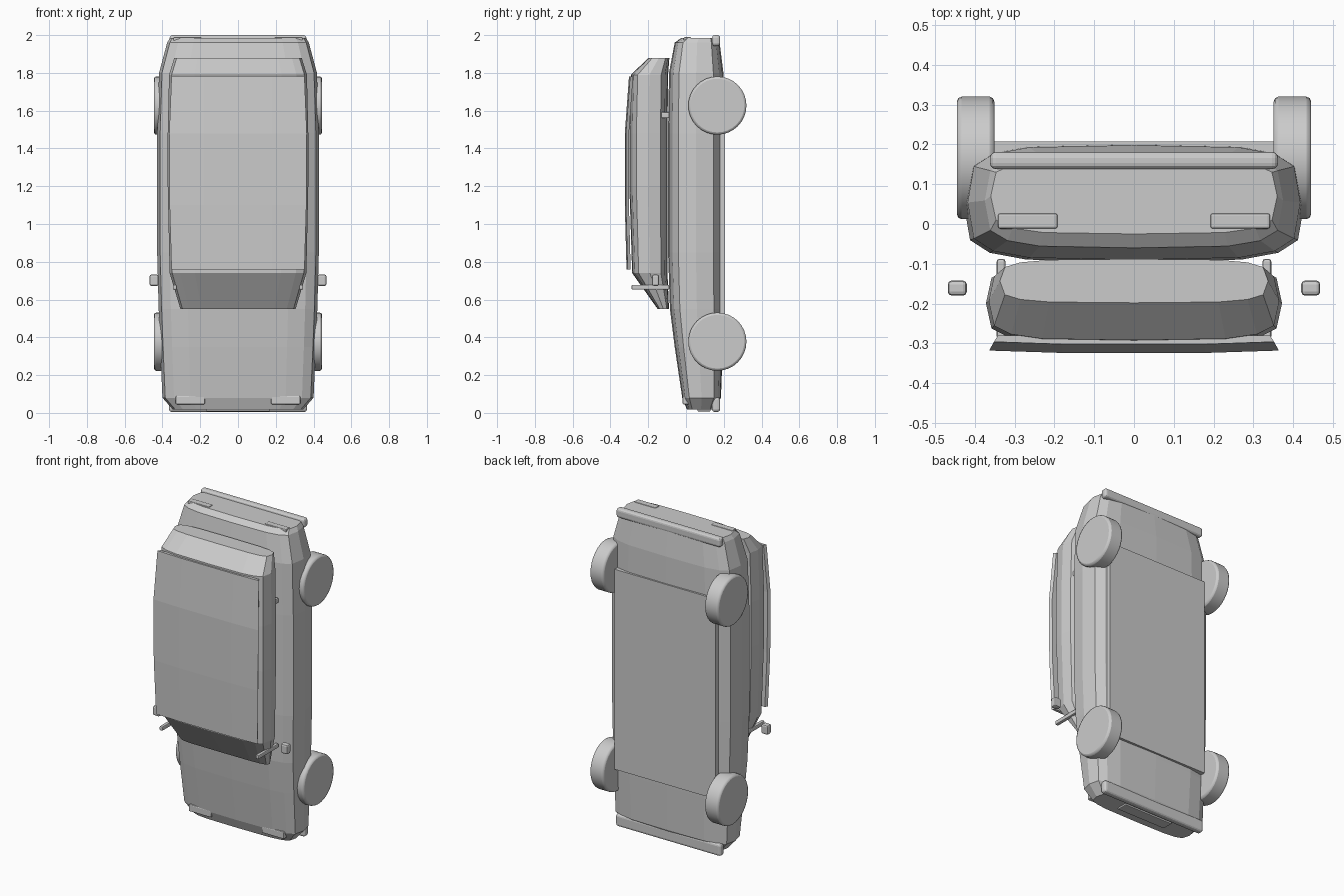
import bpy, bmesh, math

if "Cube" in bpy.data.objects:
    bpy.data.objects.remove(bpy.data.objects["Cube"])

paint = bpy.data.materials.new("plain_grey")
paint.diffuse_color = (0.6, 0.6, 0.6, 1)
paint.use_nodes = True
paint.node_tree.nodes["Principled BSDF"].inputs["Base Color"].default_value = paint.diffuse_color


def finish(name, bm, bevel=0, segments=2):
    bmesh.ops.recalc_face_normals(bm, faces=bm.faces[:])
    me = bpy.data.meshes.new(name)
    bm.to_mesh(me)
    bm.free()
    me.materials.append(paint)
    ob = bpy.data.objects.new(name, me)
    bpy.context.collection.objects.link(ob)
    if bevel:
        mod = ob.modifiers.new("bevel", 'BEVEL')
        mod.width, mod.segments = bevel, segments
        mod.limit_method = 'ANGLE'
    return ob


def box(name, lo, hi, bevel=0, segments=2):
    bm = bmesh.new()
    bmesh.ops.create_cube(bm, size=1)
    for v in bm.verts:
        v.co = [(a + b) / 2 + c * (b - a) for a, b, c in zip(lo, hi, v.co)]
    return finish(name, bm, bevel, segments)


def mirrored_box(name, lo, hi, bevel=0):
    box(name + "_right", lo, hi, bevel)
    box(name + "_left", (-hi[0], lo[1], lo[2]), (-lo[0], hi[1], hi[2]), bevel)


def spow(v, e):
    return math.copysign(abs(v) ** e, v) if abs(v) > 1e-6 else 0


def loft(name, stations, n=16, e=0.48):
    """Skin rounded-box sections given as (z, half width, y min, y max)."""
    bm = bmesh.new()
    rings = []
    for z, hx, y0, y1 in stations:
        ring = []
        for i in range(n):
            a = 2 * math.pi * i / n
            ring.append(bm.verts.new((hx * spow(math.cos(a), e),
                                      (y0 + y1) / 2 + (y1 - y0) / 2 * spow(math.sin(a), e), z)))
        rings.append(ring)
    for r, s in zip(rings, rings[1:]):
        for i in range(n):
            j = (i + 1) % n
            bm.faces.new((r[i], r[j], s[j], s[i]))
    bm.faces.new(rings[0])
    bm.faces.new(rings[-1])
    return finish(name, bm)


# Car standing on its nose: length along z, roof towards -y
loft("body", [(0.018, 0.345, 0.005, 0.155), (0.08, 0.40, -0.02, 0.185),
              (0.35, 0.412, -0.06, 0.195), (0.55, 0.42, -0.085, 0.2),
              (0.85, 0.428, -0.095, 0.2), (1.48, 0.428, -0.095, 0.2),
              (1.8, 0.418, -0.09, 0.198), (1.96, 0.375, -0.06, 0.178),
              (1.985, 0.36, -0.025, 0.165)])
loft("cabin", [(0.55, 0.305, -0.15, -0.09), (0.74, 0.362, -0.285, -0.098),
               (1.2, 0.372, -0.30, -0.098), (1.48, 0.372, -0.30, -0.098),
               (1.79, 0.365, -0.292, -0.095), (1.88, 0.337, -0.198, -0.088)])

# Bowed roof panel, edges leaning outward
bm = bmesh.new()
rows = [(0.76, -0.315, 0.352), (1.1, -0.324, 0.362), (1.48, -0.324, 0.364), (1.78, -0.302, 0.352)]
rings = []
for z, y, hx in rows:
    inner = y + 0.022
    rings.append([bm.verts.new(p) for p in (
        (-hx + 0.01, inner, z), (-hx, y + 0.006, z), (-0.18, y, z),
        (0.18, y, z), (hx, y + 0.006, z), (hx - 0.01, inner, z))])
for r, s in zip(rings, rings[1:]):
    for i in range(6):
        j = (i + 1) % 6
        bm.faces.new((r[i], r[j], s[j], s[i]))
bm.faces.new(rings[0])
bm.faces.new(rings[-1])
finish("roof_panel", bm)

# Floor plate between the axles
box("floor_plate", (-0.35, 0.17, 0.375), (0.35, 0.207, 1.63))

# Wheels
for end, z in (("front", 0.377), ("rear", 1.627)):
    for side, x in (("left", -0.398), ("right", 0.398)):
        bm = bmesh.new()
        bmesh.ops.create_cone(bm, cap_ends=True, segments=32, radius1=0.154, radius2=0.154, depth=0.094)
        for v in bm.verts:
            v.co = (x + v.co.z, 0.166 + v.co.y, z + v.co.x)
        ob = finish(f"{end}_wheel_{side}", bm, 0.012)
        bpy.context.view_layer.objects.active = ob
        ob.select_set(True)
        bpy.ops.object.shade_smooth_by_angle(angle=math.radians(30))
        ob.select_set(False)

# Bumpers and grille
box("front_bumper", (-0.365, 0.138, 0.005), (0.365, 0.181, 0.082), 0.015, 3)
box("rear_bumper", (-0.362, 0.138, 1.942), (0.362, 0.181, 2.0), 0.015, 3)
box("grille", (-0.17, 0.06, 0.008), (0.17, 0.13, 0.03), 0.004)

# Lights, mirrors and pillars
mirrored_box("headlight", (0.175, -0.018, 0.045), (0.33, 0.025, 0.09), 0.006)
mirrored_box("tail_light", (0.192, -0.012, 1.962), (0.342, 0.027, 1.99), 0.006)
mirrored_box("wing_mirror", (0.42, -0.18, 0.672), (0.468, -0.142, 0.732), 0.01)
mirrored_box("windscreen_pillar", (0.323, -0.288, 0.652), (0.345, -0.088, 0.678), 0.006)
mirrored_box("rear_pillar", (0.323, -0.145, 1.56), (0.345, -0.088, 1.592), 0.006)
